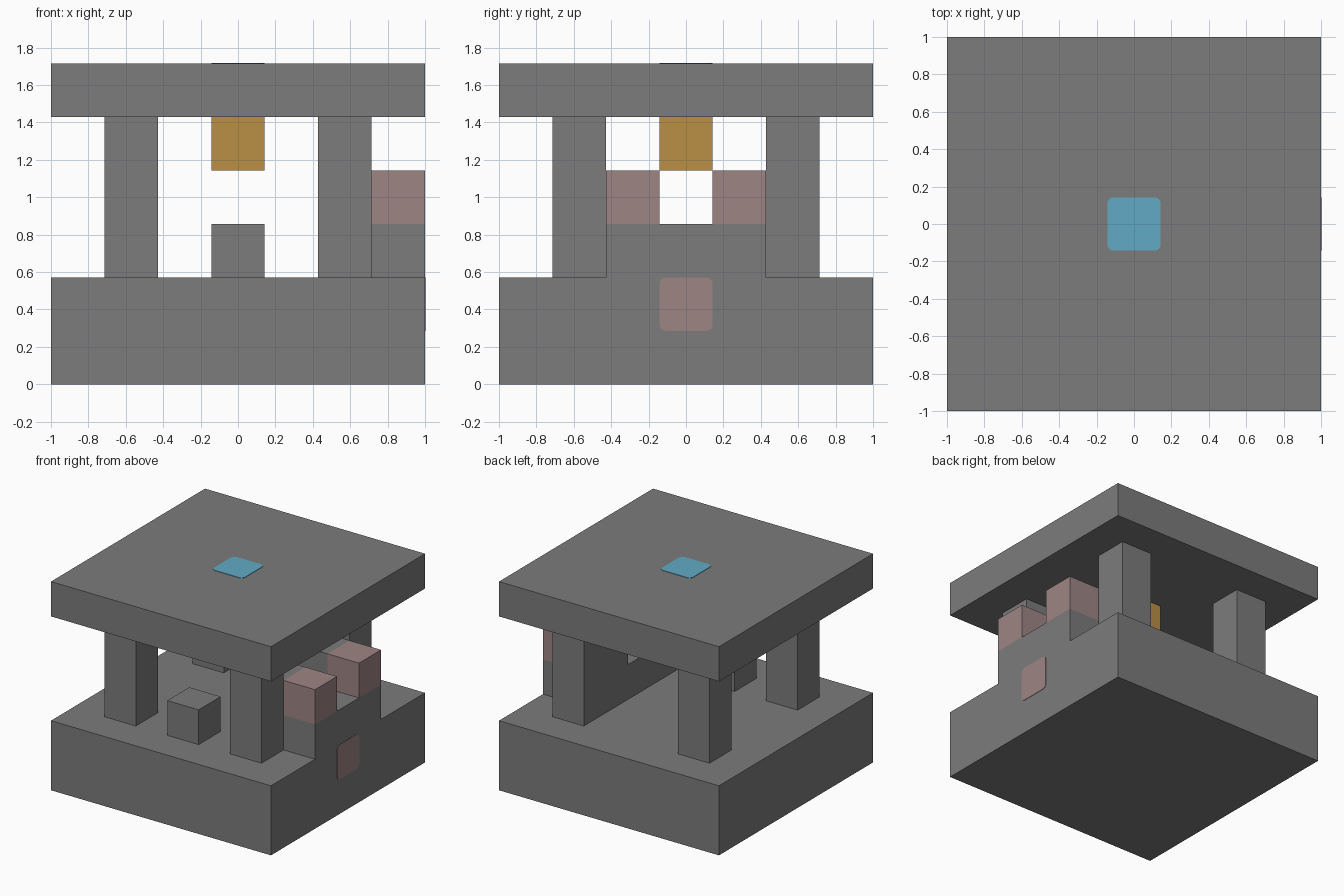
import bpy
import bmesh
from mathutils import Matrix, Vector

U = 2 / 7  # one block of the grid

if "Cube" in bpy.data.objects:
    bpy.data.objects.remove(bpy.data.objects["Cube"], do_unlink=True)


def material(name, rgb):
    mat = bpy.data.materials.new(name)
    mat.use_nodes = True
    mat.diffuse_color = (*rgb, 1)
    mat.node_tree.nodes["Principled BSDF"].inputs["Base Color"].default_value = (*rgb, 1)
    return mat


grey = material("stone_grey", (0.20, 0.20, 0.20))
pink = material("dusty_pink", (0.34, 0.235, 0.23))
amber = material("amber", (0.49, 0.275, 0.06))
blue = material("sky_blue", (0.12, 0.40, 0.56))


def finish(name, bm, mat):
    mesh = bpy.data.meshes.new(name)
    bm.to_mesh(mesh)
    bm.free()
    mesh.materials.append(mat)
    obj = bpy.data.objects.new(name, mesh)
    bpy.context.collection.objects.link(obj)
    return obj


def block(name, x, y, z, size, mat):
    """Box centred on (x, y) with its underside at z, all in blocks."""
    bm = bmesh.new()
    centre = Vector((x, y, z + size[2] / 2)) * U
    scale = Matrix.Diagonal((*(Vector(size) * U), 1))
    bmesh.ops.create_cube(bm, size=1, matrix=Matrix.Translation(centre) @ scale)
    return finish(name, bm, mat)


def plate(name, location, axis, mat):
    """Thin rounded square lying on a face that points along axis."""
    bm = bmesh.new()
    bmesh.ops.create_cube(bm, size=1, matrix=Matrix.Diagonal((U, U, 0.006, 1)))
    corners = [e for e in bm.edges
               if abs(e.verts[0].co.z - e.verts[1].co.z) > 0.001]
    bmesh.ops.bevel(bm, geom=corners, offset=0.035, segments=4,
                    profile=0.5, affect='EDGES')
    turn = Vector((0, 0, 1)).rotation_difference(Vector(axis)).to_matrix().to_4x4()
    bm.transform(Matrix.Translation(Vector(location) * U) @ turn)
    return finish(name, bm, mat)


# Base and roof slabs
block("base", 0, 0, 0, (7, 7, 2), grey)
block("roof", 0, 0, 5, (7, 7, 1), grey)

# Four corner pillars
for side, x in (("right", -2), ("left", 2)):
    for end, y in (("front", -2), ("back", 2)):
        block(f"{end}_{side}_pillar", x, y, 2, (1, 1, 3), grey)

# Low side wall with paired battlements
block("side_wall", 2.5, 0, 2, (2, 3, 1), grey)
for end, y in (("front", -1), ("back", 1)):
    block(f"{end}_inner_battlement", 2, y, 3, (1, 1, 1), grey)
    block(f"{end}_outer_battlement", 3, y, 3, (1, 1, 1), pink)

# Step at the front and lamp under the roof
block("front_step", 0, -2, 2, (1, 1, 1), grey)
block("hanging_lamp", 0, 0, 4, (1, 1, 1), amber)

# Coloured panels
plate("roof_panel", (0, 0, 6), (0, 0, 1), blue)
plate("side_panel", (3.5, 0, 1.5), (1, 0, 0), pink)
